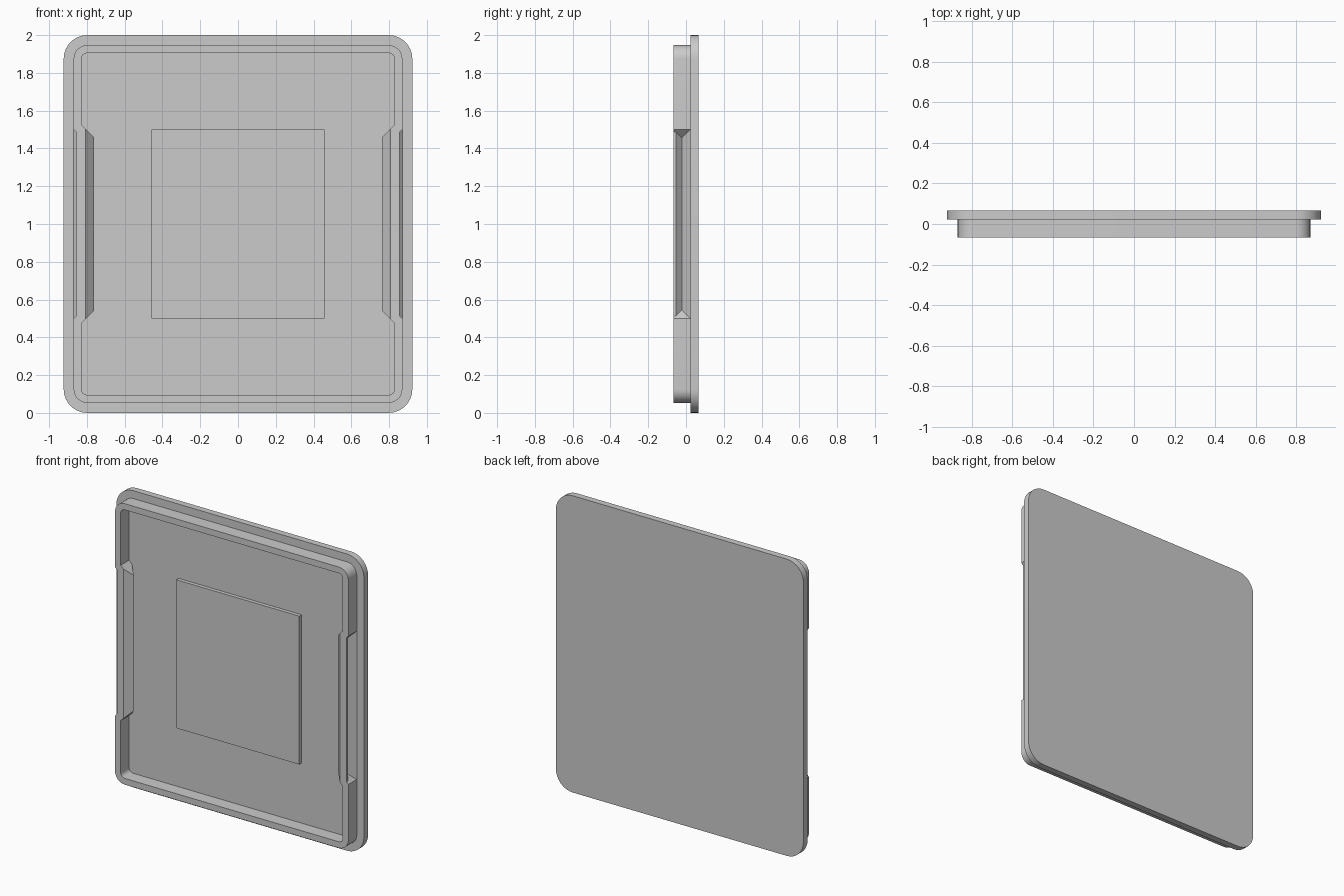
import bpy, bmesh
from math import cos, sin, pi

cube = bpy.data.objects.get("Cube")
if cube:
    bpy.data.objects.remove(cube, do_unlink=True)

FRONT, STEP, BACK = -0.067, 0.023, 0.067
MID = (FRONT + STEP) / 2

grey = bpy.data.materials.new("plain_grey")
grey.use_nodes = True
grey.diffuse_color = (0.6, 0.6, 0.6, 1)
grey.node_tree.nodes["Principled BSDF"].inputs["Base Color"].default_value = (0.6, 0.6, 0.6, 1)


def make_object(name, bm):
    bmesh.ops.recalc_face_normals(bm, faces=bm.faces)
    mesh = bpy.data.meshes.new(name)
    bm.to_mesh(mesh)
    bm.free()
    mesh.materials.append(grey)
    obj = bpy.data.objects.new(name, mesh)
    bpy.context.collection.objects.link(obj)
    return obj


def rounded_loop(bm, hx, hz, r, y, steps=8):
    """Ring of vertices around a rounded rectangle in the upright plane."""
    verts = []
    for k, (sx, sz) in enumerate([(1, 1), (-1, 1), (-1, -1), (1, -1)]):
        for i in range(steps + 1):
            a = (k + i / steps) * pi / 2
            verts.append(bm.verts.new((sx * (hx - r) + r * cos(a), y,
                                       1 + sz * (hz - r) + r * sin(a))))
    return verts


def bridge(bm, a, b):
    for i in range(len(a)):
        j = (i + 1) % len(a)
        bm.faces.new((a[i], a[j], b[j], b[i]))


def hull(name, section, offset, side):
    """Side block from an (x, y) section, its ends mitred at 45 degrees."""
    bm = bmesh.new()
    for x, y in section:
        for s in (-1, 1):
            bm.verts.new((side * x, y, 1 + s * (x - offset)))
    bmesh.ops.convex_hull(bm, input=bm.verts)
    bmesh.ops.dissolve_limit(bm, angle_limit=0.01, verts=bm.verts, edges=bm.edges)
    return make_object(name, bm)


def combine(target, tool, operation):
    mod = target.modifiers.new("combine", "BOOLEAN")
    mod.operation, mod.object, mod.solver = operation, tool, "EXACT"
    bpy.context.view_layer.objects.active = target
    bpy.ops.object.modifier_apply(modifier=mod.name)
    bpy.data.objects.remove(tool, do_unlink=True)


def smooth(obj):
    bpy.ops.object.select_all(action="DESELECT")
    obj.select_set(True)
    bpy.context.view_layer.objects.active = obj
    bpy.ops.object.shade_smooth_by_angle(angle=0.5)


# Back plate
bm = bmesh.new()
front = rounded_loop(bm, 0.923, 1.0, 0.125, STEP)
back = rounded_loop(bm, 0.923, 1.0, 0.125, BACK)
bridge(bm, front, back)
bm.faces.new(front)
bm.faces.new(back)
plate = make_object("lid_plate", bm)

# Raised rim
bm = bmesh.new()
rings = [rounded_loop(bm, hx, hz, r, y) for hx, hz, r, y in (
    (0.87, 0.947, 0.072, FRONT), (0.87, 0.947, 0.072, STEP),
    (0.828, 0.905, 0.03, STEP), (0.828, 0.905, 0.03, FRONT))]
for i in range(4):
    bridge(bm, rings[i], rings[(i + 1) % 4])
rim = make_object("lid_rim", bm)

# Finger grips: inner bulge, outer groove and trimmed front lip on both sides
for side in (-1, 1):
    bulge = hull("grip_bulge", [(0.848, FRONT), (0.807, FRONT), (0.762, MID),
                                (0.807, STEP), (0.848, STEP)], 0.304, side)
    combine(rim, bulge, "UNION")
    groove = hull("grip_groove", [(0.825, MID), (0.89, MID - 0.065),
                                  (0.89, MID + 0.065)], 0.37, side)
    combine(rim, groove, "DIFFERENCE")
    lip = hull("grip_lip", [(0.856, FRONT - 0.03), (0.856, MID),
                            (0.9, MID), (0.9, FRONT - 0.03)], 0.37, side)
    combine(rim, lip, "DIFFERENCE")

# Raised centre panel
bm = bmesh.new()
bmesh.ops.create_cube(bm, size=1)
for v in bm.verts:
    v.co = (v.co.x * 0.916, STEP + 0.01 if v.co.y > 0 else STEP - 0.025, 1 + v.co.z)
make_object("centre_panel", bm)

for obj in (plate, rim):
    smooth(obj)
